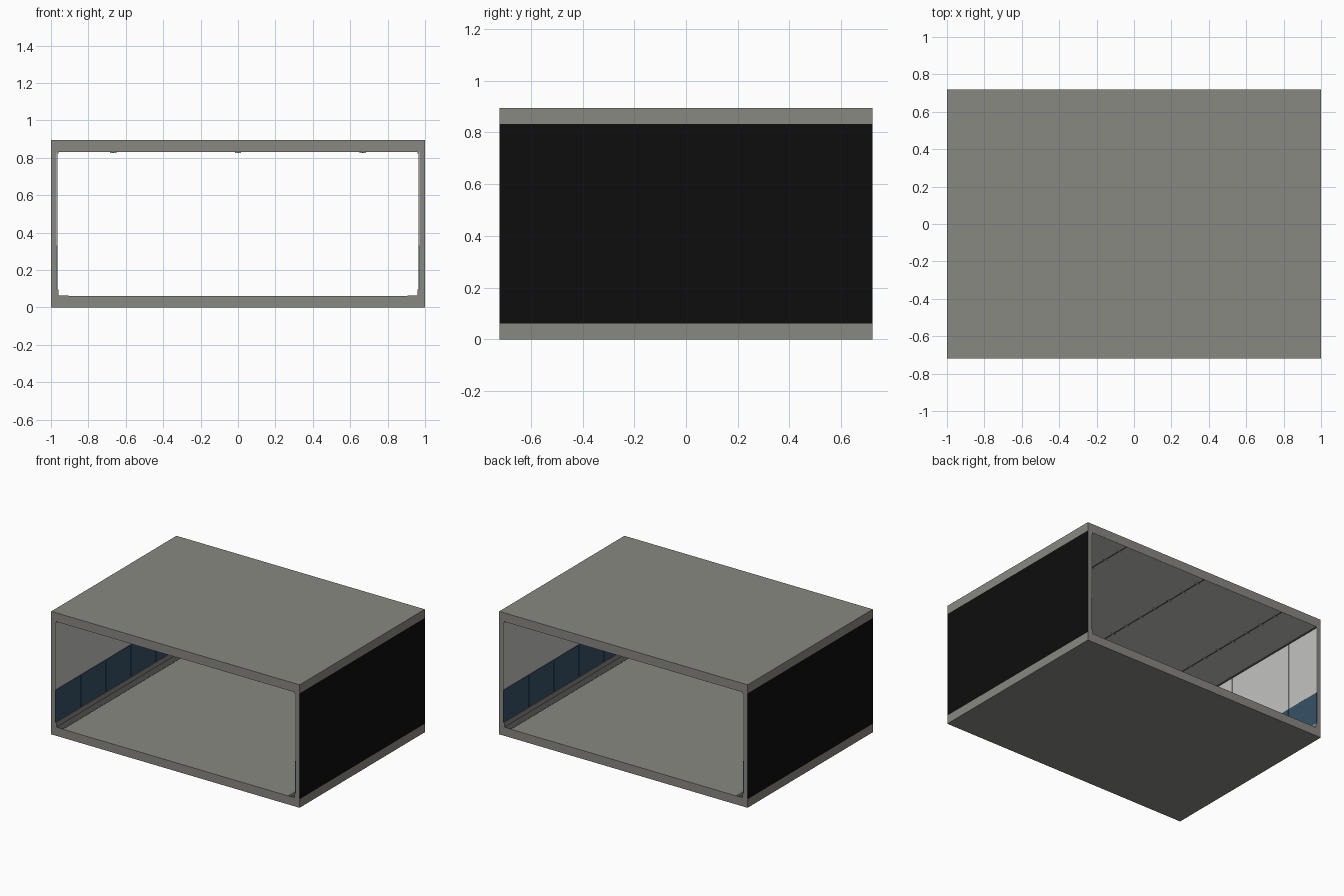
import bpy, bmesh

if "Cube" in bpy.data.objects:
    bpy.data.objects.remove(bpy.data.objects["Cube"])


def mat(name, hexcol):
    m = bpy.data.materials.new(name)
    c = [int(hexcol[i:i + 2], 16) / 255 for i in (0, 2, 4)]
    m.diffuse_color = [v / 12.92 if v <= 0.04045 else ((v + 0.055) / 1.055) ** 2.4 for v in c] + [1]
    m.use_nodes = True
    m.node_tree.nodes["Principled BSDF"].inputs["Base Color"].default_value = m.diffuse_color
    return m


CONCRETE = mat("concrete grey", "898882")
BLACK = mat("outer black", "0d0d0d")
LIGHT = mat("light panel", "c3c3c0")
BLUE = mat("dado blue", "365066")
DARK = mat("dark trim", "4a4a48")


def boxes(name, specs, material):
    """One object made of boxes, each (x0, x1, y0, y1, z0, z1)."""
    bm = bmesh.new()
    for x0, x1, y0, y1, z0, z1 in specs:
        vs = bmesh.ops.create_cube(bm, size=1)["verts"]
        for v in vs:
            v.co.x = x1 if v.co.x > 0 else x0
            v.co.y = y1 if v.co.y > 0 else y0
            v.co.z = z1 if v.co.z > 0 else z0
    me = bpy.data.meshes.new(name)
    bm.to_mesh(me)
    bm.free()
    me.materials.append(material)
    ob = bpy.data.objects.new(name, me)
    bpy.context.collection.objects.link(ob)
    return ob


D, H, F, C = 0.72, 0.895, 0.062, 0.832   # half depth, height, floor top, ceiling underside
N = 5
STEP = 2 * D / N
G = 0.002                                # half of the gap between panels
bays = [(-D + i * STEP + (G if i else 0), -D + (i + 1) * STEP - (G if i < N - 1 else 0))
        for i in range(N)]

# floor and roof slabs
boxes("floor_slab", [(-1, 1, -D, D, 0, F)], CONCRETE)
boxes("roof_slab", [(-1, 1, -D, D, C, H)], CONCRETE)

# ceiling lining
boxes("ceiling_lining", [(-0.967, 0.967, -D, D, C - 0.0015, C)], LIGHT)

# ceiling seams with small clips
for i, x in enumerate((-0.667, 0, 0.667)):
    boxes(f"ceiling_seam_{i}", [(x - 0.003, x + 0.003, -D, D, C - 0.004, C)], DARK)
    boxes(f"ceiling_clips_{i}",
          [(x - 0.017, x + 0.017, y - 0.006, y + 0.006, C - 0.006, C)
           for y in [-D + (k + 0.5) * STEP / 2 for k in range(2 * N)]], LIGHT)


def side_boxes(name, s, specs, material):
    """Boxes given by distance from the centre, placed on side s."""
    return boxes(name, [(min(s * a, s * b), max(s * a, s * b), *rest)
                        for a, b, *rest in specs], material)


for s, side in ((-1, "left"), (1, "right")):
    # wall core, black on its outer face
    wall = side_boxes(f"{side}_wall", s, [(0.97, 1, -D, D, F, C)], CONCRETE)
    wall.data.materials.append(BLACK)
    for p in wall.data.polygons:
        if p.normal.x * s > 0.5:
            p.material_index = 1
    # upper and lower wall panels
    side_boxes(f"{side}_upper_panels", s,
               [(0.966, 0.97, a, b, 0.332, C) for a, b in bays], LIGHT)
    side_boxes(f"{side}_lower_panels", s,
               [(0.964, 0.97, a, b, 0.095, 0.33) for a, b in bays], BLUE)
    # skirting, floor gutter and top trim
    side_boxes(f"{side}_skirting", s, [(0.959, 0.97, -D, D, F, 0.095)], CONCRETE)
    side_boxes(f"{side}_floor_gutter", s, [(0.905, 0.959, -D, D, F, F + 0.0015)], DARK)
    side_boxes(f"{side}_top_trim", s, [(0.961, 0.97, -D, D, 0.822, C)], DARK)
